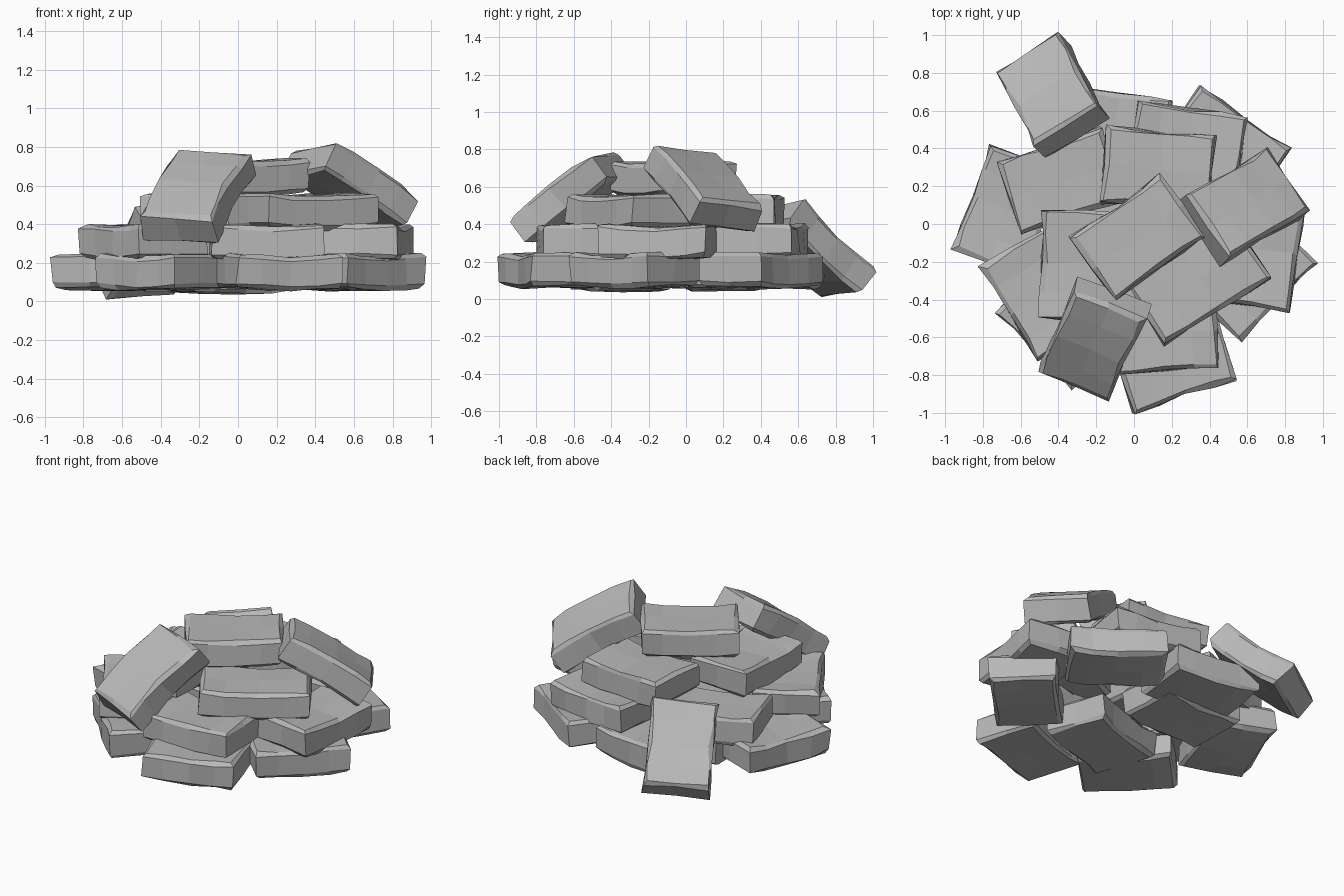
import bpy, bmesh, random
from math import radians, pi, cos
from mathutils import Vector

if "Cube" in bpy.data.objects:
    bpy.data.objects.remove(bpy.data.objects["Cube"], do_unlink=True)

# Single stone colour
stone = bpy.data.materials.new("grey_stone")
stone.use_nodes = True
GREY = (0.48, 0.48, 0.48, 1)
stone.diffuse_color = GREY
bsdf = next(n for n in stone.node_tree.nodes if n.type == "BSDF_PRINCIPLED")
bsdf.inputs["Base Color"].default_value = GREY
bsdf.inputs["Roughness"].default_value = 0.9

WIDTH, THICKNESS = 0.41, 0.175


def add_brick(name, x, y, z, yaw, pitch=0, roll=0, length=0.58, seed=0):
    """Worn stone block: sliced box, chipped outline, chamfered top and bottom."""
    rng = random.Random(seed)
    size = Vector((length, WIDTH, THICKNESS))
    bm = bmesh.new()
    bmesh.ops.create_cube(bm, size=1)
    # slices along the length, then one across the width
    for axis, cuts in (((1, 0, 0), (-0.27, 0.02, 0.28)), ((0, 1, 0), (0.0,))):
        for c in cuts:
            bmesh.ops.bisect_plane(bm, geom=bm.verts[:] + bm.edges[:] + bm.faces[:],
                                   plane_co=Vector(axis) * c, plane_no=axis)
    # chamfer the rim of the top and bottom
    rim = [e for e in bm.edges if e.is_manifold and e.calc_face_angle() > 1
           and abs(e.verts[0].co.z - e.verts[1].co.z) < 0.01]
    for v in bm.verts:
        v.co = Vector(a * b for a, b in zip(v.co, size))
    bmesh.ops.bevel(bm, geom=rim, offset=0.02, segments=1, affect="EDGES")
    # waist in the middle, bend along the length and small chips
    for v in bm.verts:
        mid = cos(v.co.x / length * pi)
        v.co.y *= 1 - 0.04 * mid
        v.co.z -= 0.018 * mid - 0.006
        v.co += Vector((rng.uniform(-1, 1), rng.uniform(-1, 1), rng.uniform(-0.6, 0.6))) * 0.01
    mesh = bpy.data.meshes.new(name)
    bm.to_mesh(mesh)
    bm.free()
    mesh.materials.append(stone)
    ob = bpy.data.objects.new(name, mesh)
    bpy.context.collection.objects.link(ob)
    ob.location = (x, y, z)
    ob.rotation_euler = (radians(roll), radians(pitch), radians(yaw))


# Flat courses: height, then (x, y, yaw) of each brick
courses = {
    "core": (0.14, [(-0.03, -0.35, 18), (-0.21, 0.20, 2)]),
    "bottom": (0.156, [(-0.67, 0.07, 70), (-0.39, -0.53, -45), (0.21, -0.72, 18),
                       (0.62, -0.27, 46), (0.475, 0.40, -35), (-0.11, 0.50, -8)]),
    "second": (0.308, [(-0.39, 0.23, 18), (-0.49, -0.37, -59), (0.15, -0.58, 3),
                       (0.67, -0.15, 82), (0.28, 0.41, -8)]),
    "third": (0.467, [(0.13, 0.29, -5), (-0.29, -0.22, 88)]),
    "top": (0.646, [(0.02, -0.07, 35)]),
}
seed = 1
for course, (z, bricks) in courses.items():
    for i, (x, y, yaw) in enumerate(bricks):
        add_brick(f"{course}_brick_{i + 1}", x, y, z, yaw, seed=seed)
        seed += 1

# Longer brick on the front of the third course
add_brick("third_long_brick", 0.335, -0.29, 0.467, 31.5, length=0.66, seed=30)

# Slumped bricks leaning down the outside; two lie with their bowed side up
add_brick("back_leaning_brick", -0.43, 0.675, 0.267, 118, 41, -6, seed=31)
add_brick("front_leaning_brick", -0.215, -0.605, 0.545, 246, 36, 176, seed=32)
add_brick("left_leaning_brick", 0.58, 0.09, 0.592, 31, 31, 173, seed=33)
